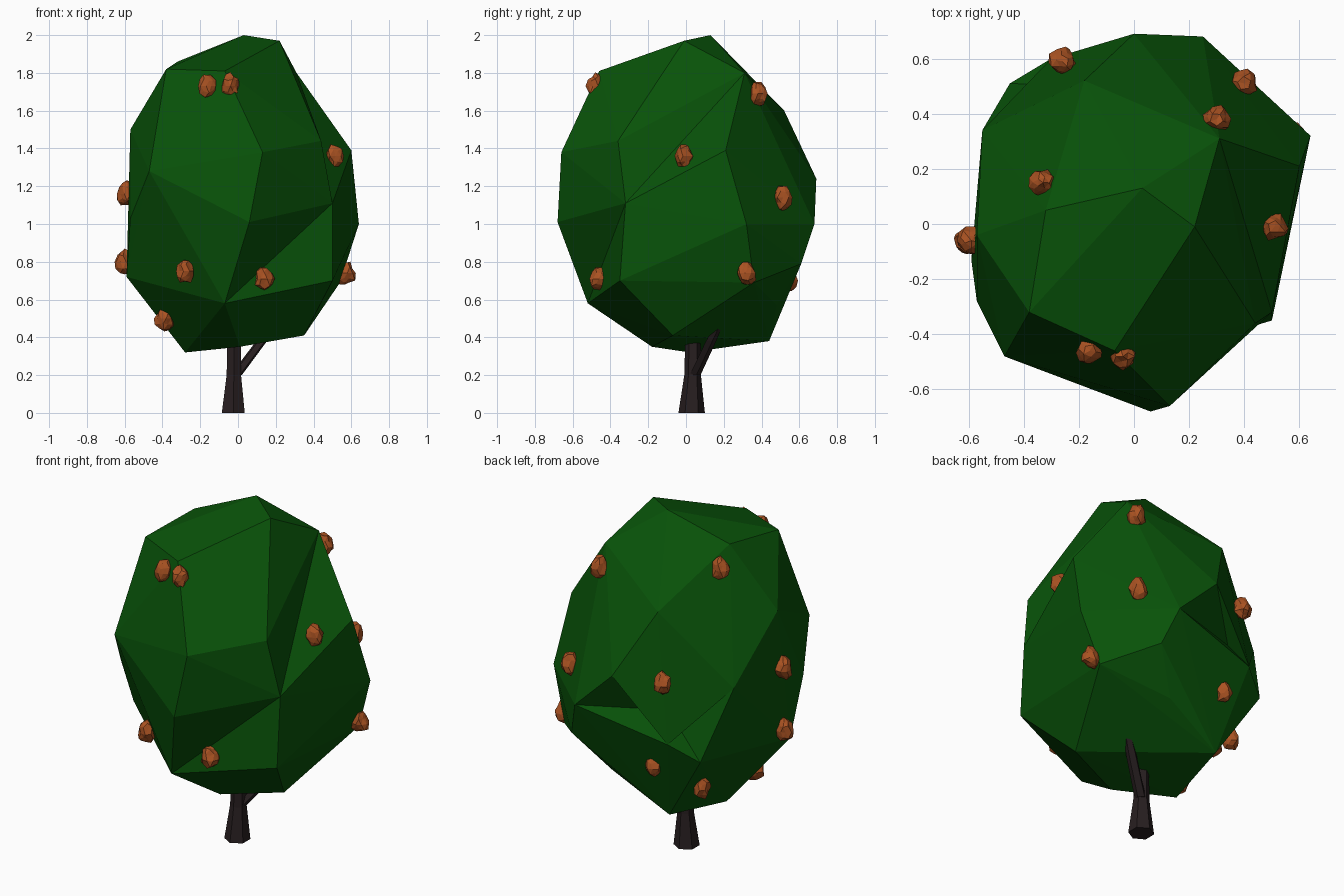
import bpy
import bmesh
import random
from mathutils import Vector

random.seed(4)

cube = bpy.data.objects.get("Cube")
if cube:
    bpy.data.objects.remove(cube, do_unlink=True)


def make_material(name, red, green, blue):
    material = bpy.data.materials.new(name)
    material.use_nodes = True
    colour = (red, green, blue, 1)
    material.diffuse_color = colour
    material.node_tree.nodes["Principled BSDF"].inputs["Base Color"].default_value = colour
    return material


leaf_green = make_material("leaf green", .0025, .085, .0027)
rust_orange = make_material("rust orange", .4, .085, .016)
bark_brown = make_material("bark brown", .02, .013, .014)


def finish(bm, name, material):
    """Turn a bmesh into a flat shaded object."""
    bmesh.ops.recalc_face_normals(bm, faces=bm.faces[:])
    mesh = bpy.data.meshes.new(name)
    bm.to_mesh(mesh)
    bm.free()
    mesh.materials.append(material)
    thing = bpy.data.objects.new(name, mesh)
    bpy.context.scene.collection.objects.link(thing)
    return thing


def make_hollow(bm, regions, place):
    """Replace the faces lying inside any region by a fan around an inner point."""
    faces = [f for f in bm.faces if any(set(f.verts) <= region for region in regions)]
    border = [e for f in faces for e in f.edges
              if sum(g in faces for g in e.link_faces) == 1]
    pairs = [tuple(e.verts) for e in border]
    bmesh.ops.delete(bm, geom=faces, context="FACES")
    centre = bm.verts.new(place)
    for first, second in pairs:
        bm.faces.new((first, second, centre))
    return centre


def build_crown():
    # Corners of the faceted crown, keyed by letter, from the top down
    corners = {
        "a": (.03, .13, 2), "b": (.22, -.01, 1.97), "w": (-.32, .05, 1.86),
        "c": (-.38, -.32, 1.82), "d": (-.07, -.46, 1.81), "s": (.31, .31, 1.8),
        "e": (-.18, .52, 1.6), "f": (-.57, -.04, 1.5), "t": (.44, -.36, 1.44),
        "i": (.6, .21, 1.39), "g": (.13, -.66, 1.38), "j": (-.47, -.48, 1.28),
        "x": (0, .69, 1.24), "u": (-.55, .34, 1.18), "o": (-.57, -.28, 1.03),
        "h": (.06, -.68, 1.01), "k": (.64, .32, 1), "y": (.25, .68, 1),
        "z": (-.3, .6, .88), "n": (.32, .61, .79), "v": (-.45, .51, .78),
        "q": (-.59, -.13, .72), "l": (.5, -.35, .7), "p": (.54, .36, .69),
        "m": (-.07, -.52, .58), "B": (.15, .48, .57), "R": (.35, -.07, .41),
        "S": (-.2, .44, .38), "Q": (.01, -.18, .35), "P": (-.28, .02, .32)}
    bm = bmesh.new()
    vert = {key: bm.verts.new(point) for key, point in corners.items()}
    bmesh.ops.convex_hull(bm, input=bm.verts[:], use_existing_faces=False)

    def region(keys):
        return {vert[key] for key in keys}

    # Hollow under the rear ledge, and the creased hollow on the side
    make_hollow(bm, [region("xyuvzn")], (-.235, .5, 1.03))
    side = make_hollow(bm, [region("siklmhgt"), region("bsit")], (.5, -.32, 1.11))

    # Turn the upper crease so that it runs between the two shoulder corners
    crease = bm.edges.get((side, vert["b"]))
    if crease:
        bmesh.ops.recalc_face_normals(bm, faces=bm.faces[:])
        bmesh.ops.rotate_edges(bm, edges=[crease], use_ccw=False)

    loose = [v for v in bm.verts if not v.link_faces]
    bmesh.ops.delete(bm, geom=loose, context="VERTS")
    finish(bm, "crown", leaf_green)


def build_limb(name, rings, sides=6):
    """Tapered limb through (centre, radius) rings."""
    bm = bmesh.new()
    loops = []
    for centre, radius in rings:
        made = bmesh.ops.create_circle(bm, segments=sides, radius=radius)["verts"]
        bmesh.ops.translate(bm, verts=made, vec=centre)
        loops.append(made)
    for low, high in zip(loops, loops[1:]):
        for i in range(sides):
            j = (i + 1) % sides
            bm.faces.new((low[i], low[j], high[j], high[i]))
    bm.faces.new(loops[0])
    bm.faces.new(loops[-1])
    finish(bm, name, bark_brown)


def build_fruit(name, place):
    """Lumpy upright fruit with irregular facets, wider below the middle."""
    bm = bmesh.new()
    bmesh.ops.create_icosphere(bm, subdivisions=2, radius=1)
    for v in bm.verts:
        v.co *= random.uniform(.8, 1.12)
        width = .05 * (1 - v.co.z * .13)
        v.co = Vector((v.co.x * width, v.co.y * width, v.co.z * .066))
    fruit = finish(bm, name, rust_orange)
    fruit.location = place
    fruit.rotation_euler.z = random.uniform(0, 6)


build_crown()

# Trunk with a flared foot, and a side branch
build_limb("trunk", [((-.025, .03, 0), .07), ((-.022, .035, .2), .044),
                     ((-.02, .04, .7), .036)])
build_limb("branch", [((-.01, .045, .2), .032), ((.125, .13, .38), .03),
                      ((.2, .18, .48), .02)], 5)

# Fruit scattered over the crown
places = [
    (-.16, -.46, 1.73), (-.04, -.48, 1.73), (.51, -.01, 1.36), (-.59, -.06, 1.16),
    (-.6, -.06, .8), (-.28, -.45, .75), (.14, -.46, .71), (-.39, -.09, .5),
    (.57, .32, .74), (.4, .51, 1.14), (.3, .38, 1.69), (-.26, .59, 1.23),
    (-.33, .15, 1.76), (-.36, .37, .56), (-.17, .54, .7)]
for number, place in enumerate(places):
    build_fruit(f"fruit_{number + 1}", place)
